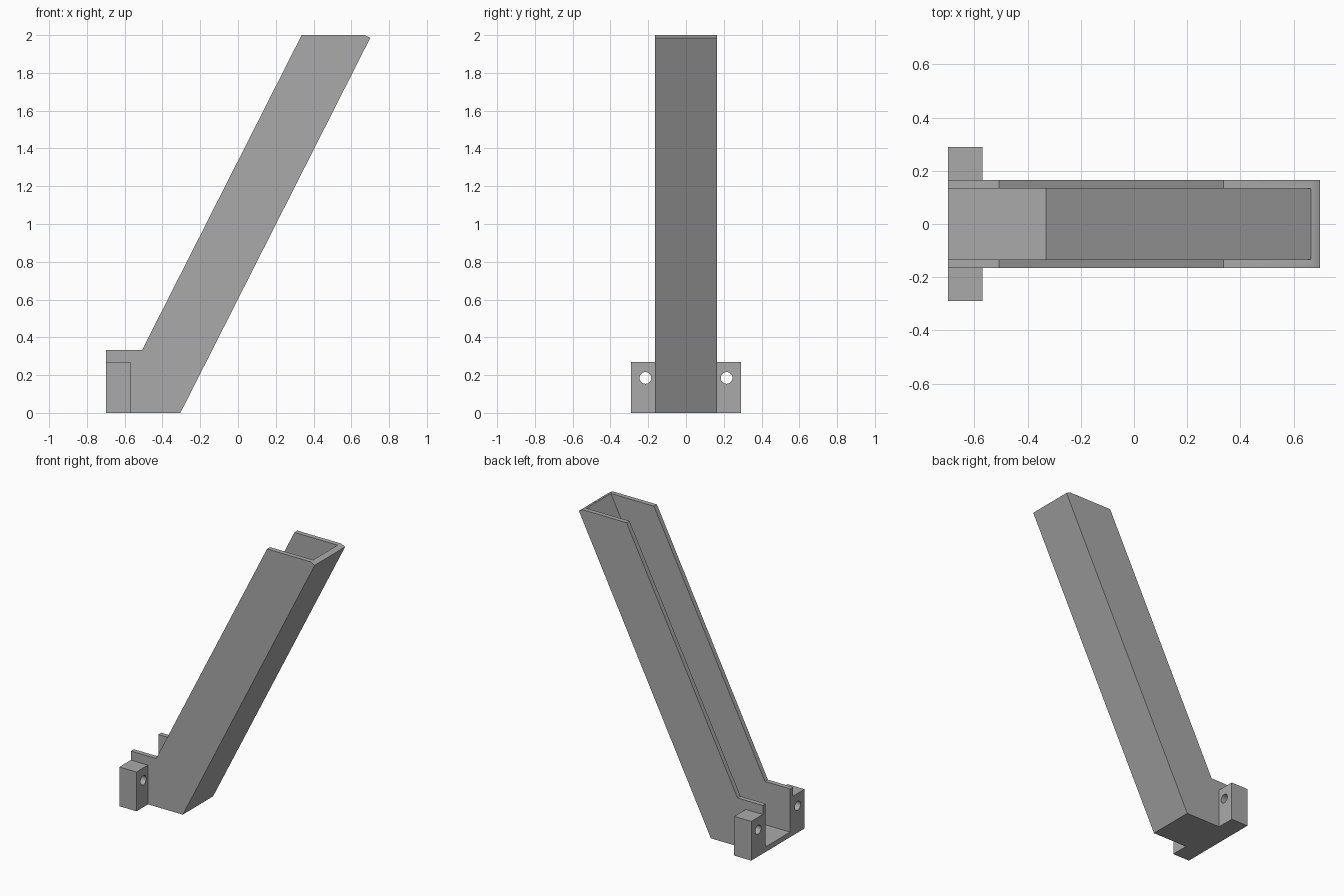
import bpy, bmesh
from mathutils import Matrix, Vector

cube = bpy.data.objects.get("Cube")
if cube:
    bpy.data.objects.remove(cube, do_unlink=True)

grey = bpy.data.materials.new("plain_grey")
grey.use_nodes = True
colour = (0.4, 0.4, 0.4, 1)
grey.diffuse_color = colour
grey.node_tree.nodes["Principled BSDF"].inputs["Base Color"].default_value = colour

WALL_OUT, WALL_IN = 0.165, 0.133
LUG_OUT, LUG_TOP = 0.29, 0.27
END_X, LUG_X = -0.70, -0.57
HOLE_Y, HOLE_Z, HOLE_R = 0.215, 0.185, 0.031


def make_object(name, bm):
    bmesh.ops.recalc_face_normals(bm, faces=bm.faces)
    mesh = bpy.data.meshes.new(name)
    bm.to_mesh(mesh)
    bm.free()
    mesh.materials.append(grey)
    obj = bpy.data.objects.new(name, mesh)
    bpy.context.collection.objects.link(obj)
    return obj


def extruded(name, profile, y0, y1):
    """Side profile in x, z pushed from y0 to y1."""
    bm = bmesh.new()
    face = bm.faces.new([bm.verts.new((x, y0, z)) for x, z in profile])
    res = bmesh.ops.extrude_face_region(bm, geom=[face])
    verts = [v for v in res["geom"] if isinstance(v, bmesh.types.BMVert)]
    bmesh.ops.translate(bm, verts=verts, vec=Vector((0, y1 - y0, 0)))
    return make_object(name, bm)


def combine(target, tool, operation):
    """Apply a boolean and discard the tool object."""
    tool.hide_render = True
    mod = target.modifiers.new("boolean", 'BOOLEAN')
    mod.operation, mod.solver, mod.object = operation, 'EXACT', tool
    bpy.context.view_layer.objects.active = target
    bpy.ops.object.modifier_apply(modifier=mod.name)
    bpy.data.objects.remove(tool, do_unlink=True)


# Leaning channel with a short level foot
outline = [(END_X, 0), (-0.305, 0), (0.70, 1.985), (0.672, 2),
           (0.337, 2), (-0.508, 0.332), (END_X, 0.332)]
channel = extruded("leaning_channel", outline, -WALL_OUT, WALL_OUT)

# Hollow, open along the upper side, the top and the foot end
hollow = [(-1, 0.035), (-0.331, 0.035), (0.716, 2.1), (-1, 2.1)]
combine(channel, extruded("hollow_cutter", hollow, -WALL_IN, WALL_IN), 'DIFFERENCE')

# Mounting lugs with screw holes
lug_shape = [(END_X, 0), (LUG_X, 0), (LUG_X, LUG_TOP), (END_X, LUG_TOP)]
for side in (-1, 1):
    lug = extruded("mounting_lug", lug_shape, side * (WALL_OUT - 0.015), side * LUG_OUT)
    bm = bmesh.new()
    bmesh.ops.create_cone(bm, cap_ends=True, segments=32, radius1=HOLE_R,
                          radius2=HOLE_R, depth=0.4)
    bmesh.ops.rotate(bm, verts=bm.verts, matrix=Matrix.Rotation(1.5707963, 3, 'Y'))
    bmesh.ops.translate(bm, verts=bm.verts,
                        vec=Vector(((END_X + LUG_X) / 2, side * HOLE_Y, HOLE_Z)))
    combine(lug, make_object("hole_cutter", bm), 'DIFFERENCE')
    combine(channel, lug, 'UNION')

# Smooth hole walls, crisp edges elsewhere
channel.select_set(True)
bpy.context.view_layer.objects.active = channel
bpy.ops.object.shade_smooth_by_angle(angle=0.5)
